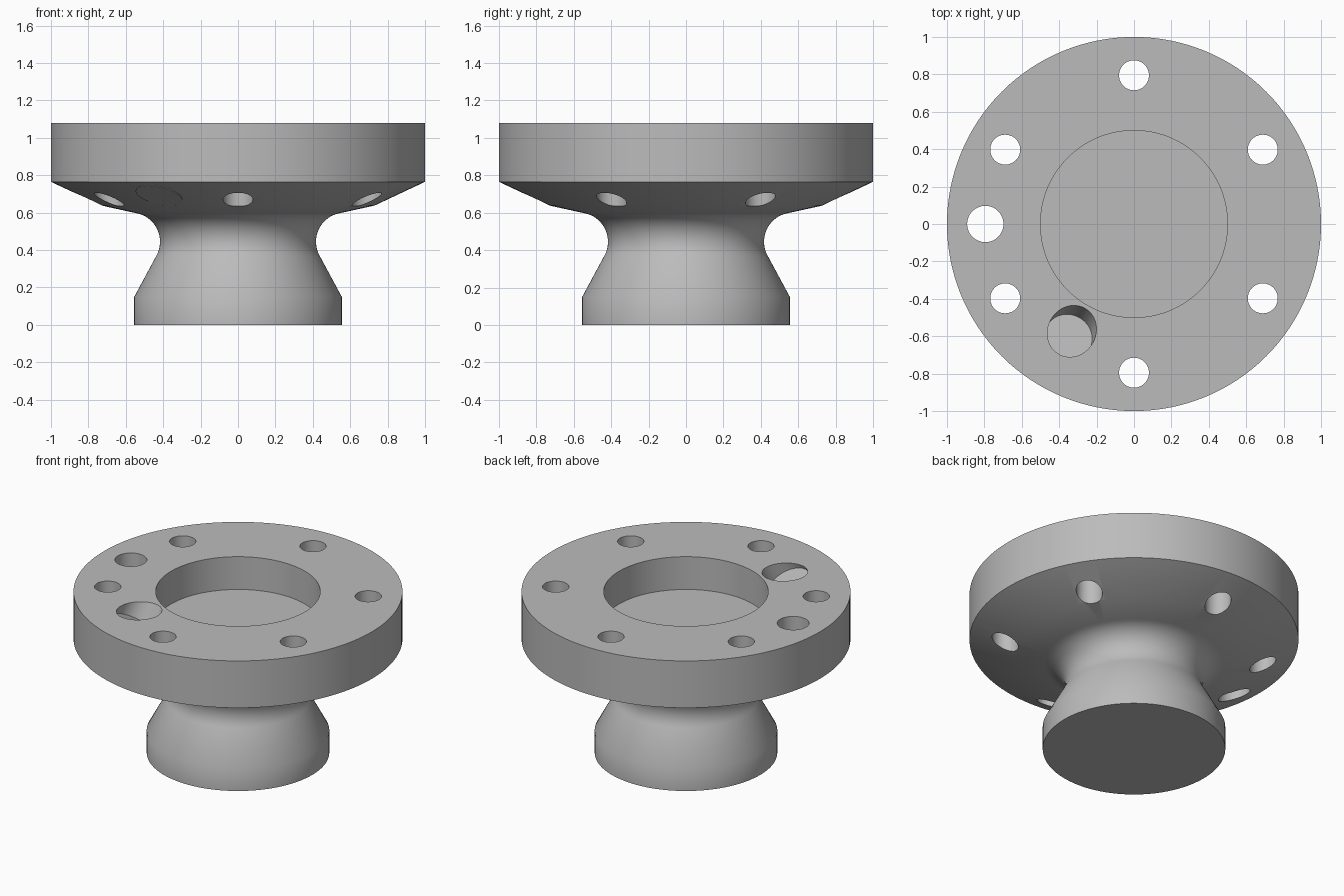
import bpy, bmesh, math
from mathutils import Vector

if "Cube" in bpy.data.objects:
    bpy.data.objects.remove(bpy.data.objects["Cube"])

grey = bpy.data.materials.new("plain grey")
grey.diffuse_color = (0.5, 0.5, 0.5, 1)
grey.use_nodes = True
grey.node_tree.nodes["Principled BSDF"].inputs["Base Color"].default_value = grey.diffuse_color


def lathe(name, profile, steps=128):
    """Revolve an (r, z) profile around z."""
    bm = bmesh.new()
    vs = [bm.verts.new((r, 0, z)) for r, z in profile]
    es = [bm.edges.new(p) for p in zip(vs, vs[1:])]
    bmesh.ops.spin(bm, geom=vs + es, cent=(0, 0, 0), axis=(0, 0, 1),
                   angle=2 * math.pi, steps=steps)
    bmesh.ops.remove_doubles(bm, verts=bm.verts, dist=1e-5)
    bmesh.ops.recalc_face_normals(bm, faces=bm.faces)
    me = bpy.data.meshes.new(name)
    bm.to_mesh(me)
    bm.free()
    ob = bpy.data.objects.new(name, me)
    bpy.context.collection.objects.link(ob)
    me.materials.append(grey)
    return ob


def rod(name, start, end, radius):
    """Cylinder between two points."""
    a, b = Vector(start), Vector(end)
    bpy.ops.mesh.primitive_cylinder_add(vertices=48, radius=radius,
                                        depth=(b - a).length, location=(a + b) / 2)
    ob = bpy.context.object
    ob.rotation_euler = (b - a).to_track_quat('Z', 'Y').to_euler()
    ob.name = name
    ob.data.materials.append(grey)
    return ob


def smooth(ob):
    bpy.ops.object.select_all(action='DESELECT')
    ob.select_set(True)
    bpy.context.view_layer.objects.active = ob
    bpy.ops.object.shade_smooth_by_angle(angle=math.radians(35))


# Flanged body: flared foot, concave neck, conical underside, rim and recess
neck = []
for i in range(17):
    a = math.radians(209.6 - i * (209.6 - 100) / 16)
    neck.append((0.572 + 0.155 * math.cos(a), 0.445 + 0.155 * math.sin(a)))
body = lathe("flanged_body", [(0, 0), (0.555, 0), (0.555, 0.15)] + neck +
             [(0.73, 0.638), (1, 0.765), (1, 1.08), (0.5, 1.08), (0.5, 0.86), (0, 0.86)])

# Vertical holes: six bolt holes and one wider locating hole
cutters = []
for k in range(6):
    a = math.radians(30 + 60 * k)
    x, y = 0.795 * math.cos(a), 0.795 * math.sin(a)
    cutters.append(rod("bolt_hole_cutter", (x, y, 0.4), (x, y, 1.3), 0.08))
cutters.append(rod("locating_hole_cutter", (-0.795, 0, 0.4), (-0.795, 0, 1.3), 0.097))

# Slanted bore, square to the conical underside
mouth = Vector((-0.332, -0.573, 1.08))
outward = Vector((mouth.x, mouth.y, 0)).normalized()
tilt = math.radians(24.8)
down = outward * math.sin(tilt) - Vector((0, 0, math.cos(tilt)))
cutters.append(rod("slanted_bore_cutter", mouth - down * 0.3, mouth + down * 0.6, 0.128))

for c in cutters:
    m = body.modifiers.new("cut", 'BOOLEAN')
    m.operation, m.solver, m.object = 'DIFFERENCE', 'EXACT', c
bpy.ops.object.select_all(action='DESELECT')
body.select_set(True)
bpy.context.view_layer.objects.active = body
for m in list(body.modifiers):
    bpy.ops.object.modifier_apply(modifier=m.name)
for c in cutters:
    bpy.data.objects.remove(c, do_unlink=True)
smooth(body)

# Plug filling the slanted bore from just below its mouth to the underside
slope = Vector((0.27, 0.127)).normalized()
gap = (mouth.to_2d().length - 0.73) * -slope.y + (1.08 - 0.638) * slope.x
plug = rod("bore_plug", mouth + down * 0.08, mouth + down * gap, 0.128)
smooth(plug)
